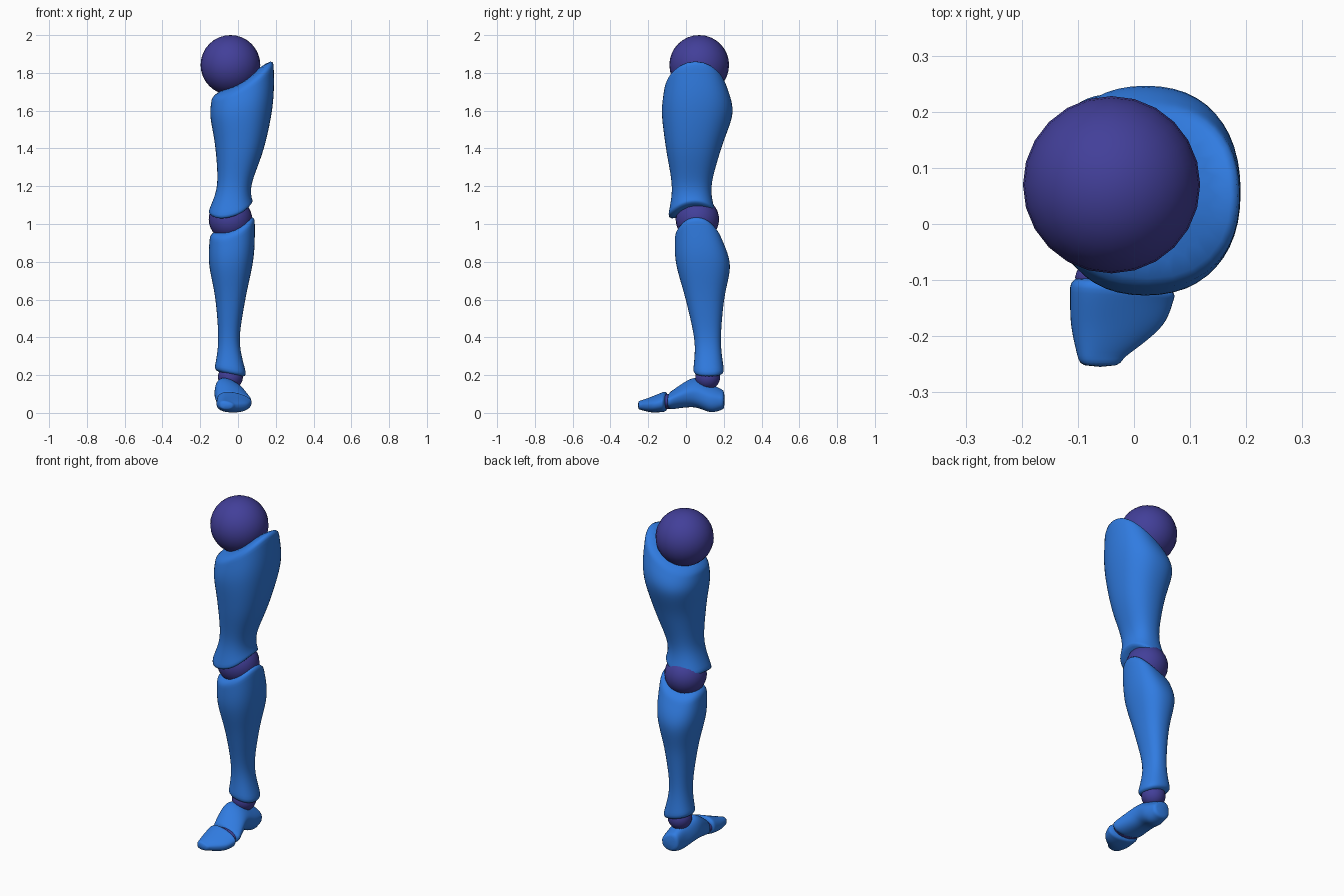
import bpy, bmesh, math
from mathutils import Vector

cube = bpy.data.objects.get("Cube")
if cube:
    bpy.data.objects.remove(cube)


def material(name, rgb):
    m = bpy.data.materials.new(name)
    m.use_nodes = True
    m.diffuse_color = (*rgb, 1)
    m.node_tree.nodes["Principled BSDF"].inputs["Base Color"].default_value = (*rgb, 1)
    return m


BLUE = material("shell blue", (0.03, 0.2, 0.75))
PURPLE = material("joint purple", (0.055, 0.05, 0.32))
SIDES = 24
STEPS = 4
LEVEL = Vector((0, 0, 0))


def station(at, centre, radii):
    """An outline on the limb: its place along the axis, centre and radii."""
    return Vector((at, *centre, *radii))


def smooth_path(stations):
    """Fill in outlines between the stations along a smooth spline."""
    path = []
    last = len(stations) - 1
    for i in range(last):
        start, end = stations[i], stations[i + 1]
        before, after = stations[max(i - 1, 0)], stations[min(i + 2, last)]
        pull, push = (end - before) / 2, (after - start) / 2
        for step in range(STEPS):
            t = step / STEPS
            ease = t * t * (3 - 2 * t)
            path.append(start.lerp(end, ease)
                        + pull * t * (1 - t) ** 2 - push * t * t * (1 - t))
    return path + [stations[-1]]


def rounded(c, power):
    return math.copysign(abs(c) ** (2 / power), c)


def outline(section, tilt, along, power, lean, scale=1):
    """One rounded ring, tilted as (slope, pitch, arch) and leaning on top."""
    at, centre_a, centre_b, radius_a, radius_b = section
    slope, pitch, arch = tilt
    points = []
    for i in range(SIDES):
        angle = math.tau * i / SIDES
        u = scale * rounded(math.cos(angle), power)
        v = scale * rounded(math.sin(angle), power)
        a, b = centre_a + radius_a * u, centre_b + radius_b * v
        s = at + slope * radius_a * u + pitch * radius_b * v + arch * (0.5 - v * v)
        if along == "z":
            points.append((a, b, s))
        else:
            points.append((a, s, b - lean * radius_b * u * max(v, 0)))
    return points


def loft(name, stations, start_tilt=LEVEL, end_tilt=LEVEL,
         along="z", power=2.3, lean=0, lip=0.02):
    """Skin a limb through its stations; the tilt of each end fades inward."""
    path = smooth_path(stations)
    first, last = path[0], path[-1]
    length = last[0] - first[0]
    rings = []
    for section in path:
        t = (section[0] - first[0]) / length
        tilt = start_tilt * (1 - t) ** 8 + end_tilt * t ** 4
        rings.append(outline(section, tilt, along, power, lean))

    # Narrower lips round off both ends
    reach = Vector((math.copysign(lip, length), 0, 0, 0, 0))
    rings.insert(0, outline(first - reach, start_tilt, along, power, lean, 0.84))
    rings.append(outline(last + reach, end_tilt, along, power, lean, 0.84))

    bm = bmesh.new()
    rows = [[bm.verts.new(p) for p in ring] for ring in rings]
    for low, high in zip(rows, rows[1:]):
        for i in range(SIDES):
            j = (i + 1) % SIDES
            bm.faces.new((low[i], low[j], high[j], high[i]))
    bm.faces.new(rows[0])
    bm.faces.new(rows[-1])
    bmesh.ops.recalc_face_normals(bm, faces=bm.faces)
    mesh = bpy.data.meshes.new(name)
    bm.to_mesh(mesh)
    bm.free()
    mesh.materials.append(BLUE)
    mesh.shade_smooth()
    obj = bpy.data.objects.new(name, mesh)
    bpy.context.collection.objects.link(obj)
    soften = obj.modifiers.new("soften", "SUBSURF")
    soften.levels = soften.render_levels = 1


def ball(name, centre, radii):
    bpy.ops.mesh.primitive_uv_sphere_add(segments=SIDES, ring_count=16, radius=1, location=centre)
    obj = bpy.context.object
    obj.name = name
    obj.scale = radii
    obj.data.materials.append(PURPLE)
    bpy.ops.object.shade_smooth()


# Joints
ball("hip_joint", centre=(-0.04, 0.07, 1.842), radii=(0.158, 0.158, 0.158))
ball("knee_joint", centre=(-0.04, 0.06, 1.025), radii=(0.115, 0.115, 0.115))
ball("ankle_joint", centre=(-0.04, 0.115, 0.19), radii=(0.066, 0.066, 0.066))
ball("toe_joint", centre=(-0.025, -0.095, 0.06), radii=(0.08, 0.04, 0.04))

# Thigh, flared at the knee and cut on a slant at the hip
loft("thigh", [
    station(at=1.07, centre=(-0.04, 0.03), radii=(0.12, 0.126)),
    station(at=1.2, centre=(-0.02, 0.03), radii=(0.092, 0.105)),
    station(at=1.4, centre=(0.01, 0.04), radii=(0.13, 0.147)),
    station(at=1.6, centre=(0.02, 0.06), radii=(0.168, 0.19)),
    station(at=1.74, centre=(0.025, 0.05), radii=(0.165, 0.165)),
], start_tilt=Vector((0.25, 0.1, 0.04)), end_tilt=Vector((0.6, 0, 0.05)))

# Shin, with the calf swelling backward
loft("shin", [
    station(at=0.22, centre=(-0.04, 0.12), radii=(0.085, 0.083)),
    station(at=0.38, centre=(-0.048, 0.115), radii=(0.057, 0.07)),
    station(at=0.6, centre=(-0.04, 0.1), radii=(0.08, 0.102)),
    station(at=0.8, centre=(-0.035, 0.09), radii=(0.12, 0.145)),
    station(at=0.955, centre=(-0.03, 0.065), radii=(0.12, 0.125)),
], start_tilt=Vector((-0.2, 0, 0)), end_tilt=Vector((0.4, -0.1, 0.06)))

# Foot from heel to ball, higher on its inner side
seam = Vector((-0.12, 0, 0))
loft("foot", [
    station(at=0.19, centre=(-0.03, 0.068), radii=(0.055, 0.052)),
    station(at=0.13, centre=(-0.03, 0.075), radii=(0.065, 0.072)),
    station(at=0.04, centre=(-0.045, 0.105), radii=(0.08, 0.075)),
    station(at=-0.08, centre=(-0.02, 0.065), radii=(0.095, 0.047)),
], end_tilt=seam, along="y", lean=0.4, lip=0.015)

# Toe cap, tapering toward the inner side
loft("toe_cap", [
    station(at=-0.115, centre=(-0.02, 0.058), radii=(0.095, 0.053)),
    station(at=-0.18, centre=(-0.03, 0.043), radii=(0.083, 0.041)),
    station(at=-0.24, centre=(-0.06, 0.04), radii=(0.04, 0.024)),
], start_tilt=seam, along="y", lean=0.35, lip=0.015)
